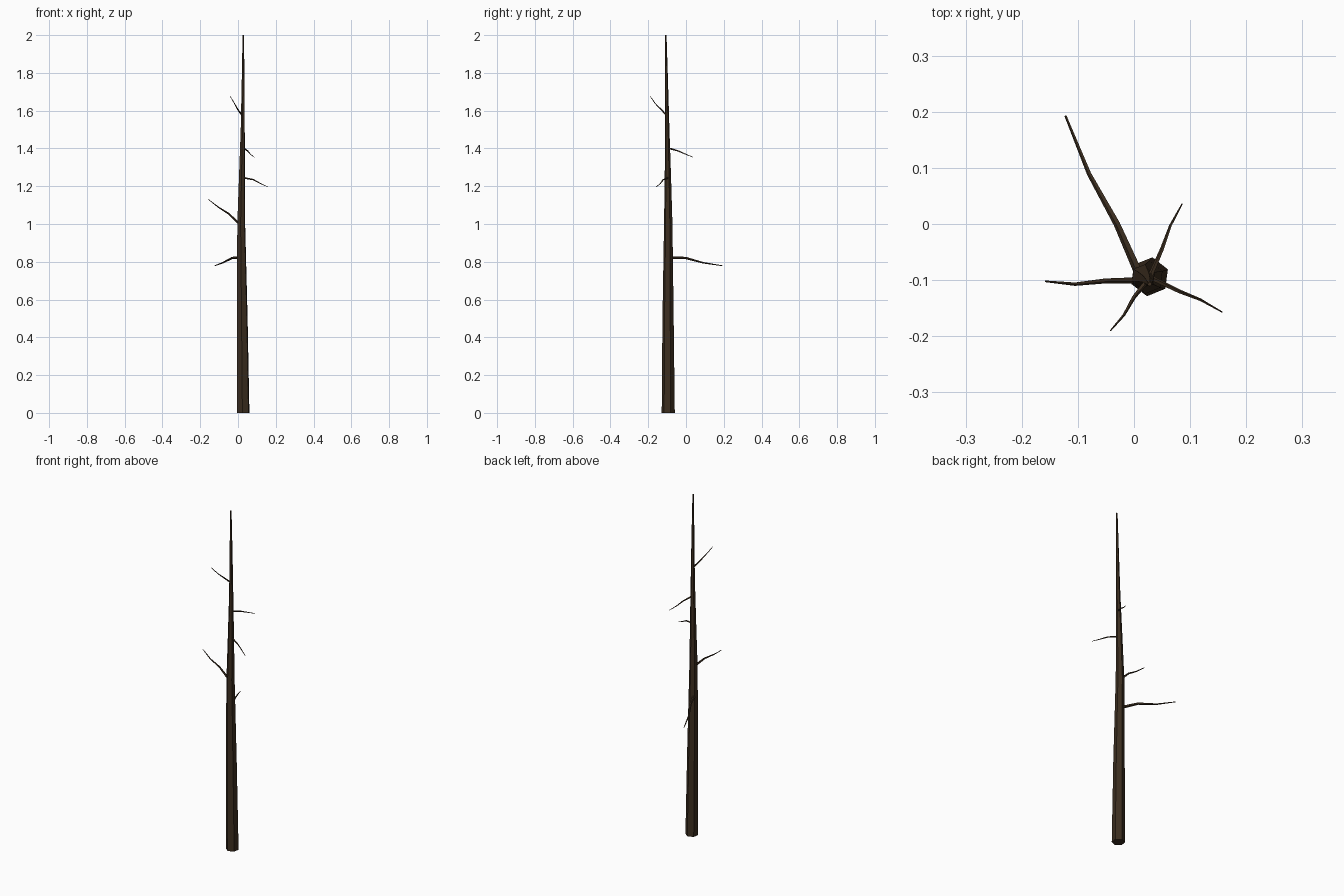
import bpy, bmesh, math
from mathutils import Vector

if "Cube" in bpy.data.objects:
    bpy.data.objects.remove(bpy.data.objects["Cube"])

bark = bpy.data.materials.new("bark")
bark.diffuse_color = (0.045, 0.027, 0.014, 1)
bark.use_nodes = True
bark.node_tree.nodes["Principled BSDF"].inputs["Base Color"].default_value = bark.diffuse_color


def tube(name, points, radii, sides, flat_rings=False, turn=0.0):
    """Loft a tapered, flat-shaded tube along a list of points."""
    pts = [Vector(p) for p in points]
    bm = bmesh.new()
    rings = []
    for i, (p, r) in enumerate(zip(pts, radii)):
        d = (pts[min(i + 1, len(pts) - 1)] - pts[max(i - 1, 0)]).normalized()
        if flat_rings:
            u, v = Vector((1, 0, 0)), Vector((0, 1, 0))
        else:
            u = Vector((0, 0, 1)).cross(d).normalized()
            v = d.cross(u)
        ring = []
        for k in range(sides):
            a = 2 * math.pi * k / sides + turn
            ring.append(bm.verts.new(p + r * (math.cos(a) * u + math.sin(a) * v)))
        rings.append(ring)
    for a, b in zip(rings, rings[1:]):
        for k in range(sides):
            n = (k + 1) % sides
            bm.faces.new((a[k], a[n], b[n], b[k]))
    bm.faces.new(rings[0][::-1])
    bm.faces.new(rings[-1])
    bmesh.ops.recalc_face_normals(bm, faces=bm.faces)
    me = bpy.data.meshes.new(name)
    bm.to_mesh(me)
    bm.free()
    me.materials.append(bark)
    ob = bpy.data.objects.new(name, me)
    bpy.context.collection.objects.link(ob)
    return ob


# Trunk: six-sided, slightly wandering, tapering to a thin tip
tube("trunk",
     [(0.028, -0.094, 0), (0.023, -0.095, 0.5), (0.017, -0.094, 1.0),
      (0.021, -0.096, 1.25), (0.025, -0.099, 1.5), (0.027, -0.103, 1.75),
      (0.028, -0.107, 2.0)],
     [0.035, 0.030, 0.0225, 0.017, 0.0115, 0.008, 0.004],
     6, flat_rings=True, turn=math.radians(22))

# Dead branches: path points from inside the trunk out to the tip, base radius
branches = [
    ([(0.010, -0.090, 0.822), (-0.030, 0.000, 0.820),
      (-0.080, 0.090, 0.795), (-0.122, 0.193, 0.779)], 0.0085),
    ([(0.010, -0.100, 0.998), (-0.050, -0.101, 1.055),
      (-0.105, -0.107, 1.090), (-0.158, -0.102, 1.131)], 0.0065),
    ([(0.022, -0.092, 1.246), (0.080, -0.120, 1.235),
      (0.118, -0.135, 1.215), (0.157, -0.157, 1.197)], 0.005),
    ([(0.027, -0.098, 1.403), (0.050, -0.045, 1.388),
      (0.065, -0.003, 1.370), (0.086, 0.036, 1.354)], 0.005),
    ([(0.024, -0.100, 1.572), (0.000, -0.130, 1.605),
      (-0.018, -0.162, 1.637), (-0.042, -0.190, 1.677)], 0.005),
]
for i, (path, r) in enumerate(branches, 1):
    tube(f"branch_{i}", path, [r, r * 0.75, r * 0.5, r * 0.25], 5)
